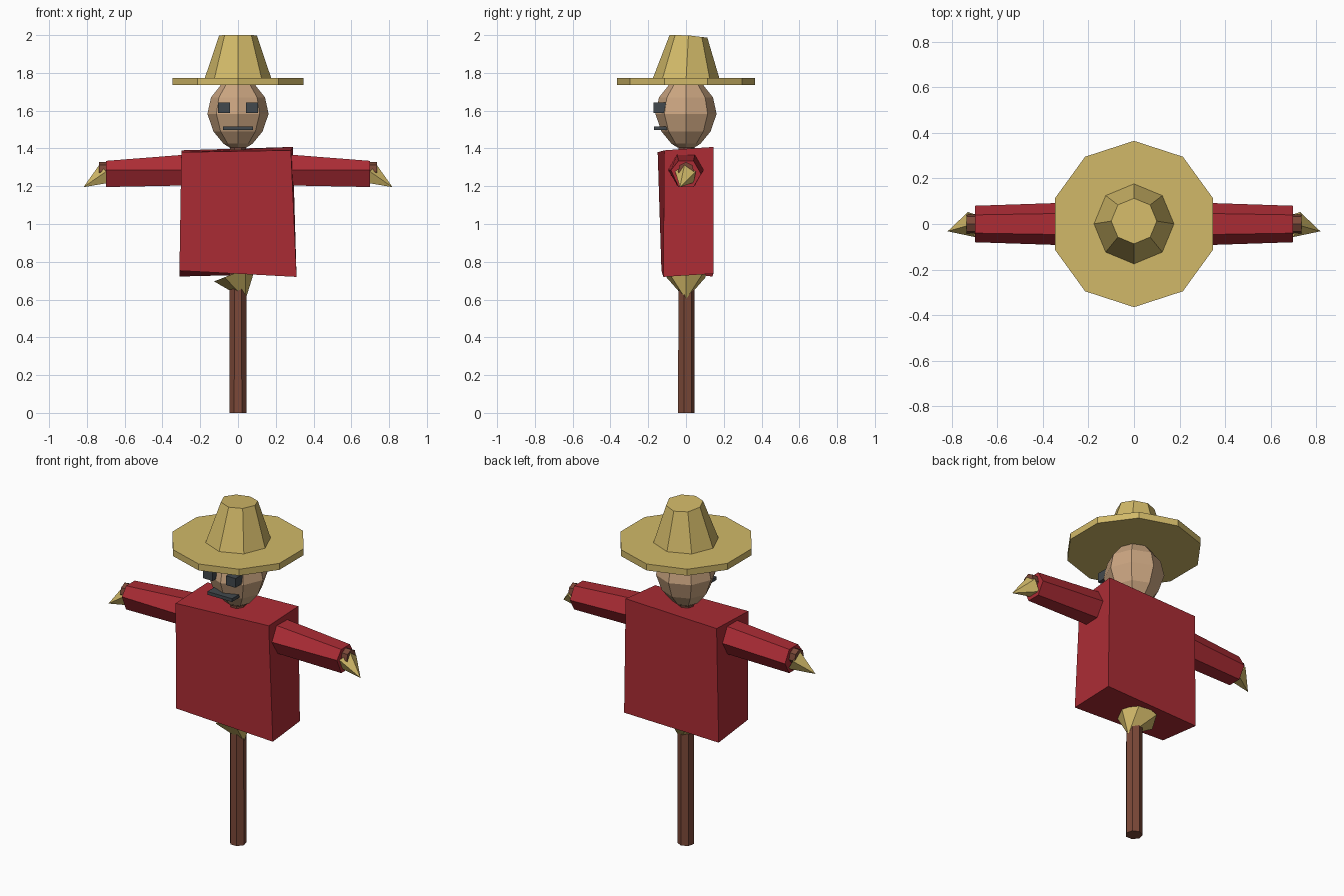
import bpy, bmesh, math
from mathutils import Vector

if "Cube" in bpy.data.objects:
    bpy.data.objects.remove(bpy.data.objects["Cube"])


def material(name, rgb):
    m = bpy.data.materials.new(name)
    m.diffuse_color = (*rgb, 1)
    m.use_nodes = True
    m.node_tree.nodes["Principled BSDF"].inputs["Base Color"].default_value = m.diffuse_color
    return m


WOOD = material("brown wood", (0.20, 0.066, 0.04))
CLOTH = material("red cloth", (0.41, 0.025, 0.035))
STRAW = material("straw yellow", (0.64, 0.485, 0.14))
SACK = material("tan sackcloth", (0.60, 0.38, 0.22))
DARK = material("dark grey", (0.055, 0.066, 0.075))


def finish(name, bm, mat):
    bmesh.ops.remove_doubles(bm, verts=bm.verts, dist=1e-5)
    bmesh.ops.recalc_face_normals(bm, faces=bm.faces)
    me = bpy.data.meshes.new(name)
    bm.to_mesh(me)
    bm.free()
    me.materials.append(mat)
    ob = bpy.data.objects.new(name, me)
    bpy.context.collection.objects.link(ob)
    return ob


def loft(name, mat, sides, rings, axis="z", phase=90.0):
    """Skin flat-sided rings; each ring is (centre, radius)."""
    bm = bmesh.new()
    loops = []
    for c, r in rings:
        loop = []
        for i in range(sides):
            a = math.radians(phase) + math.tau * i / sides
            u, v = r * math.cos(a), r * math.sin(a)
            off = (u, v, 0) if axis == "z" else (0, u, v)
            loop.append(bm.verts.new(Vector(c) + Vector(off)))
        loops.append(loop)
    for a, b in zip(loops, loops[1:]):
        for i in range(sides):
            j = (i + 1) % sides
            bm.faces.new((a[i], a[j], b[j], b[i]))
    bm.faces.new(loops[0])
    bm.faces.new(loops[-1])
    return finish(name, bm, mat)


def spike(name, mat, sides, base, tip, radius):
    """Cone pointing from base to tip."""
    base, tip = Vector(base), Vector(tip)
    q = (tip - base).to_track_quat("Z", "Y")
    bm = bmesh.new()
    ring = []
    for i in range(sides):
        a = math.radians(90) + math.tau * i / sides
        ring.append(bm.verts.new(base + q @ Vector((radius * math.cos(a), radius * math.sin(a), 0))))
    top = bm.verts.new(tip)
    for i in range(sides):
        bm.faces.new((ring[i], ring[(i + 1) % sides], top))
    bm.faces.new(ring)
    return finish(name, bm, mat)


def hexahedron(name, mat, corners):
    """Box from bottom four then top four corners, each going round."""
    bm = bmesh.new()
    v = [bm.verts.new(c) for c in corners]
    bm.faces.new(v[:4])
    bm.faces.new(v[4:])
    for i in range(4):
        j = (i + 1) % 4
        bm.faces.new((v[i], v[j], v[4 + j], v[4 + i]))
    return finish(name, bm, mat)


def box(name, mat, lo, hi):
    xy = [(lo[0], lo[1]), (hi[0], lo[1]), (hi[0], hi[1]), (lo[0], hi[1])]
    return hexahedron(name, mat, [(x, y, z) for z in (lo[2], hi[2]) for x, y in xy])


# wooden post and crossbar
loft("post", WOOD, 7, [((0, 0, 0), 0.046), ((0, 0, 1.45), 0.044)])
loft("crossbar", WOOD, 7, [((-0.735, 0, 1.285), 0.043), ((0.735, 0, 1.285), 0.043)], axis="x")

# slightly crooked shirt
hexahedron("shirt_body", CLOTH, [
    (-0.31, -0.13, 0.753), (0.31, -0.12, 0.72), (0.30, 0.145, 0.737), (-0.31, 0.14, 0.722),
    (-0.30, -0.15, 1.38), (0.28, -0.115, 1.39), (0.29, 0.145, 1.408), (-0.30, 0.145, 1.39)])

# sleeves and straw hands
for side, s in (("left", -1), ("right", 1)):
    sleeve = loft(side + "_sleeve", CLOTH, 6,
                  [((s * 0.25, 0, 1.287), 0.095), ((s * 0.698, 0, 1.265), 0.08)],
                  axis="x", phase=0)
    for v in sleeve.data.vertices:      # raised front crease at the cuff
        if v.co.y < -0.07 and abs(v.co.x) > 0.6:
            v.co.z += 0.02
    spike(side + "_straw_hand", STRAW, 5, (s * 0.705, 0, 1.262), (s * 0.818, -0.032, 1.195), 0.06)

# straw tuft under the shirt
spike("straw_tuft", STRAW, 6, (-0.015, 0, 0.74), (0.04, 0, 0.60), 0.12)

# sack head
loft("head", SACK, 8, [((0, 0, 1.405), 0.045), ((0, 0, 1.425), 0.077), ((0, 0, 1.49), 0.13),
                       ((0, 0, 1.583), 0.162), ((0, 0, 1.67), 0.143),
                       ((0, 0, 1.737), 0.09), ((0, 0, 1.76), 0.04)])

# face
for side, s in (("left", -1), ("right", 1)):
    x0, x1 = sorted((s * 0.043, s * 0.105))
    box(side + "_eye", DARK, (x0, -0.173, 1.588), (x1, -0.10, 1.642))
box("mouth", DARK, (-0.08, -0.17, 1.497), (0.08, -0.10, 1.516))

# hat
loft("hat_brim", STRAW, 10, [((0, 0, 1.735), 0.365), ((0, 0, 1.773), 0.365)])
crown = loft("hat_crown", STRAW, 8, [((0, 0, 1.76), 0.18), ((0, 0.013, 2.0), 0.1)])
for v in crown.data.vertices:           # crown top dips a little to the back
    if v.co.z > 1.9:
        v.co.z -= max(0, v.co.y) * 0.12
